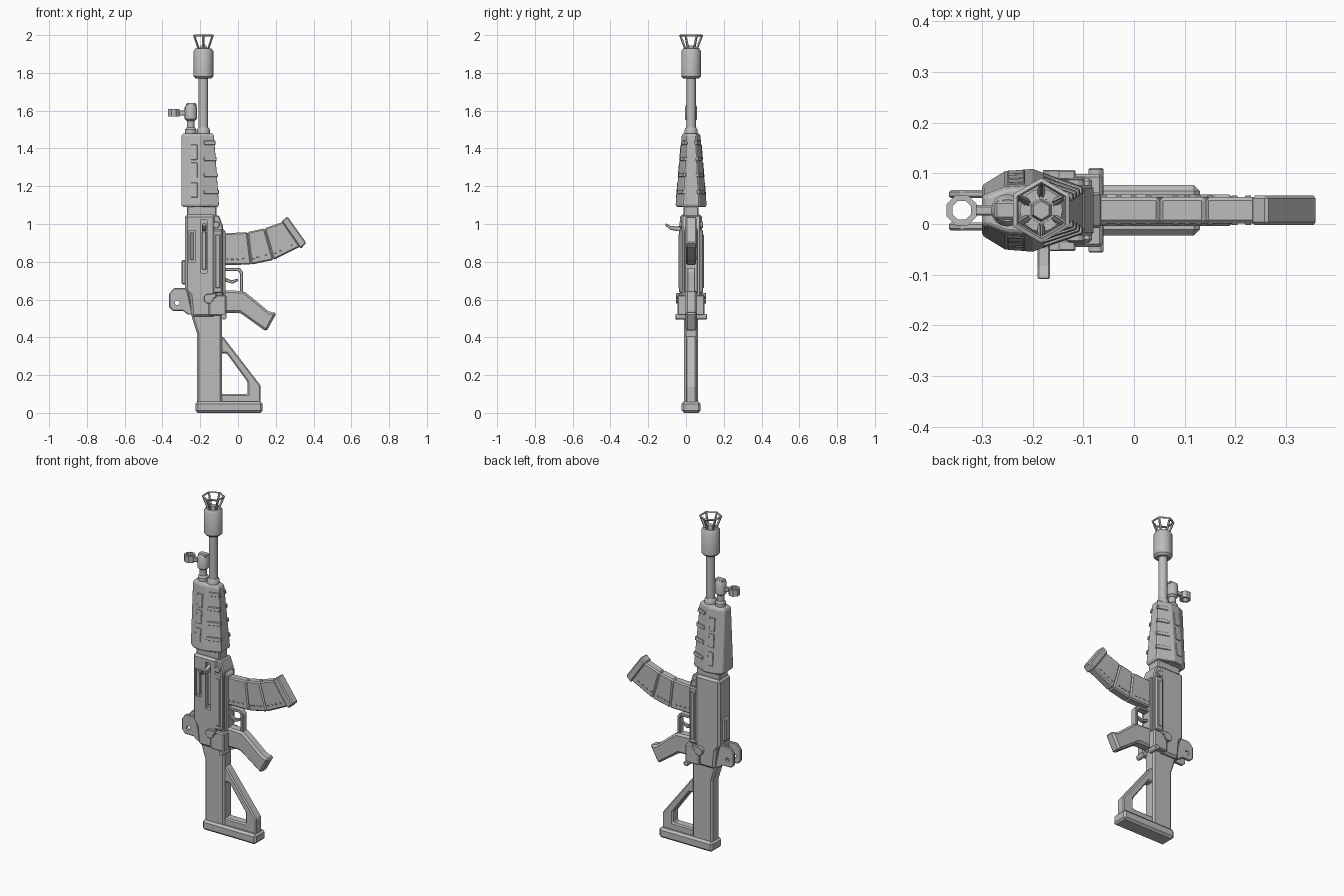
import bpy, bmesh, math
from mathutils import Vector

if "Cube" in bpy.data.objects:
    bpy.data.objects.remove(bpy.data.objects["Cube"], do_unlink=True)

CY = 0.027      # depth of the central plane
BORE = -0.183   # x of the barrel axis

grey = bpy.data.materials.new("plain grey")
grey.use_nodes = True
grey.diffuse_color = (0.5, 0.5, 0.5, 1)
grey.node_tree.nodes["Principled BSDF"].inputs["Base Color"].default_value = (0.5, 0.5, 0.5, 1)


def loft(name, rings, bevel=0.0, loop=False):
    """Skin a list of equal point rings; loop joins the last to the first."""
    bm = bmesh.new()
    vs = [[bm.verts.new(p) for p in ring] for ring in rings]
    n = len(vs[0])
    pairs = list(zip(vs, vs[1:])) + ([(vs[-1], vs[0])] if loop else [])
    for a, b in pairs:
        for i in range(n):
            j = (i + 1) % n
            bm.faces.new((a[i], a[j], b[j], b[i]))
    if not loop:
        bm.faces.new(vs[0])
        bm.faces.new(vs[-1])
    bmesh.ops.recalc_face_normals(bm, faces=bm.faces)
    mesh = bpy.data.meshes.new(name)
    bm.to_mesh(mesh)
    bm.free()
    mesh.materials.append(grey)
    ob = bpy.data.objects.new(name, mesh)
    bpy.context.collection.objects.link(ob)
    if bevel:
        mod = ob.modifiers.new("edge", "BEVEL")
        mod.width = bevel
        mod.segments = 1
        mod.limit_method = "ANGLE"
    return ob


def prism(name, pts, y0, y1, bevel=0.005):
    """Extrude a side outline (x, z) between two depths from the centre."""
    return loft(name, [[(x, CY + y, z) for x, z in pts] for y in (y0, y1)], bevel)


def box(name, x0, x1, y0, y1, z0, z1, bevel=0.005):
    return prism(name, [(x0, z0), (x1, z0), (x1, z1), (x0, z1)], y0, y1, bevel)


def circle(r, sides, turn=0.0):
    return [(r * math.cos(turn + math.tau * i / sides), r * math.sin(turn + math.tau * i / sides))
            for i in range(sides)]


def lathe(name, x, profile, sides=16, turn=0.0, loop=False):
    """Upright turned part from (radius, z) pairs."""
    ob = loft(name, [[(x + a, CY + b, z) for a, b in circle(r, sides, turn)] for r, z in profile], loop=loop)
    return smooth(ob) if sides > 8 else ob


def pin(name, x, z, r, y0, y1, sides=8):
    return prism(name, [(x + a, z + b) for a, b in circle(r, sides, math.pi / sides)], y0, y1, 0.002)


def smooth(ob):
    bpy.ops.object.select_all(action="DESELECT")
    ob.select_set(True)
    bpy.context.view_layer.objects.active = ob
    bpy.ops.object.shade_smooth_by_angle(angle=math.radians(35))
    return ob


def cut(ob, cutter):
    cutter.hide_render = True
    cutter.hide_viewport = True
    mod = ob.modifiers.new("cut", "BOOLEAN")
    mod.operation = "DIFFERENCE"
    mod.solver = "EXACT"
    mod.object = cutter


# Muzzle: hexagonal flare with open windows
flare = lathe("muzzle_flare", BORE, [(0.034, 1.92), (0.064, 2.0)], 6, math.pi / 2)
bm = bmesh.new()
bm.from_mesh(flare.data)
caps = [f for f in bm.faces if abs(f.normal.z) > 0.9]
bmesh.ops.delete(bm, geom=caps, context="FACES_ONLY")
sides = list(bm.faces)
bmesh.ops.inset_individual(bm, faces=sides, thickness=0.011)
bmesh.ops.delete(bm, geom=sides, context="FACES")
bm.to_mesh(flare.data)
bm.free()
wall = flare.modifiers.new("wall", "SOLIDIFY")
wall.thickness = 0.009
wall.offset = -1
lathe("muzzle_tip", BORE, [(0.026, 1.92), (0.018, 1.945)], 6, math.pi / 2)
lathe("muzzle_sleeve", BORE, [(0.04, 1.77), (0.052, 1.782), (0.052, 1.915), (0.042, 1.93)])
lathe("barrel", BORE, [(0.025, 1.4), (0.025, 1.78)])
lathe("barrel_collar", BORE, [(0.034, 1.47), (0.034, 1.5), (0.027, 1.51)])

# Gas block and front sight
GAS = -0.25
lathe("gas_collar", GAS, [(0.03, 1.47), (0.03, 1.5), (0.022, 1.51)])
lathe("gas_block", GAS, [(0.02, 1.48), (0.02, 1.545), (0.032, 1.555), (0.032, 1.62), (0.022, 1.635)])
box("gas_cap", -0.275, -0.22, -0.018, 0.018, 1.62, 1.64)
box("front_sight_arm", -0.318, -0.275, -0.01, 0.01, 1.575, 1.6, 0.003)
lathe("front_sight_ring", -0.34, [(0.032, 1.568), (0.032, 1.608), (0.02, 1.608), (0.02, 1.568)], 8, math.pi / 8, True)


# Handguard: tapering faceted shell
def guard_right(z):
    return -0.1 - 0.028 * (z - 1.09) / 0.39


def guard_width(z):
    return 1 - 0.42 * (z - 1.09) / 0.39


def guard_ring(z, shrink=1.0):
    half = [(-0.3, 0.05), (-0.255, 0.078), (-0.2, 0.083), (guard_right(z), 0.045)]
    w = guard_width(z) * shrink
    pts = [(x, y * w) for x, y in half] + [(x, -y * w) for x, y in reversed(half)]
    return [(-0.2 + (x + 0.2) * shrink, CY + y, z) for x, y in pts]


loft("handguard", [guard_ring(1.09, 0.93), guard_ring(1.103), guard_ring(1.465), guard_ring(1.48, 0.9)], 0.004)
box("handguard_collar", -0.27, -0.115, -0.04, 0.04, 1.03, 1.1)
for s, side in ((-1, "front"), (1, "back")):
    for k, z in enumerate((1.17, 1.26, 1.345, 1.43)):
        rings = []
        for h in (z - 0.011, z + 0.011):
            w, r = guard_width(h), guard_right(h)
            rings.append([(x, CY + s * (y * w + d), h) for x, y, d in
                          ((-0.18, 0.075, -0.01), (-0.18, 0.075, 0.005), (r + 0.005, 0.045, 0.005), (r + 0.005, 0.045, -0.01))])
        loft(f"{side}_grip_rib_{k}", rings, 0.002)
    for k, z in enumerate((1.18, 1.285, 1.38)):
        rings = []
        for h in (z - 0.04, z + 0.04):
            y = 0.0795 * guard_width(h)
            rings.append([(x, CY + s * (y + d), h) for x, d in ((-0.25, -0.006), (-0.25, 0.003), (-0.215, 0.005), (-0.215, -0.006))])
        loft(f"{side}_guard_panel_{k}", rings, 0.002)

# Receiver: chamfered upper body with slots, lower body with side panels
upper = prism("upper_receiver", [(-0.28, 1.05), (-0.12, 1.05), (-0.12, 0.51), (-0.245, 0.51),
                                 (-0.255, 0.62), (-0.28, 0.65)], -0.058, 0.058, 0.012)
cut(upper, box("slot_cutter", -0.195, -0.163, -0.1, -0.035, 0.74, 1.02, 0))
cut(upper, box("panel_cutter", -0.262, -0.226, -0.1, -0.048, 0.8, 0.965, 0))
box("bolt", -0.19, -0.168, -0.045, -0.03, 0.76, 0.96, 0.003)
box("panel_frame_strip", -0.253, -0.235, -0.054, -0.045, 0.81, 0.955, 0.003)
prism("lower_receiver", [(-0.14, 1.045), (-0.1, 1.045), (-0.08, 0.99), (-0.08, 0.52), (-0.14, 0.52)], -0.05, 0.05, 0.006)
prism("magazine_well", [(-0.09, 0.985), (-0.065, 0.96), (-0.065, 0.63), (-0.09, 0.63)], -0.035, 0.035)
for s, side in ((-1, "front"), (1, "back")):
    box(f"{side}_well_panel", -0.133, -0.083, s * 0.04, s * 0.064, 0.635, 0.97, 0.006)
    box(f"{side}_well_inset", -0.12, -0.096, s * 0.06, s * 0.068, 0.66, 0.945, 0.003)
    pin(f"{side}_receiver_pin", -0.115, 0.995, 0.018, s * 0.04, s * 0.062, 12)
    box(f"{side}_grip_cheek", -0.155, -0.062, s * 0.025, s * 0.072, 0.515, 0.625, 0.006)
    pin(f"{side}_selector_boss", -0.155, 0.605, 0.027, s * 0.04, s * 0.08)
    prism(f"{side}_selector_lever", [(-0.16, 0.6), (-0.115, 0.61), (-0.115, 0.635), (-0.15, 0.63)], s * 0.06, s * 0.08, 0.003)
    pin(f"{side}_take_down_pin", -0.075, 0.51, 0.016, s * 0.02, s * 0.083)

# Charging handle, curving forward
handle = [(-0.02, 0.99, 0.015), (-0.075, 0.975, 0.012), (-0.11, 0.98, 0.01), (-0.136, 0.998, 0.007)]
loft("charging_handle", [[(x, CY + y, z + t) for x, t in ((-0.19, -h), (-0.166, -h), (-0.166, h), (-0.19, h))]
                         for y, z, h in handle], 0.003)

# Rear sight: twin pierced ears on a base
for s, side in ((-1, "front"), (1, "back")):
    ear = prism(f"{side}_rear_sight_ear", [(-0.365, 0.56), (-0.365, 0.63), (-0.34, 0.66), (-0.27, 0.66),
                                           (-0.24, 0.52), (-0.265, 0.52), (-0.29, 0.54), (-0.345, 0.54)],
                s * 0.024, s * 0.04, 0.004)
    cut(ear, pin(f"{side}_ear_cutter", -0.322, 0.582, 0.013, s * 0.01, s * 0.06))
box("rear_sight_base", -0.29, -0.24, -0.03, 0.03, 0.54, 0.66)
box("rear_sight_rail", -0.298, -0.27, -0.025, 0.025, 0.68, 0.81)

# Trigger group
prism("trigger_guard", [(-0.075, 0.768), (0.01, 0.768), (0.026, 0.745), (0.026, 0.63), (0.01, 0.63),
                        (0.01, 0.738), (0.0, 0.752), (-0.075, 0.752)], -0.02, 0.02, 0.003)
prism("trigger", [(-0.075, 0.718), (-0.035, 0.702), (0.0, 0.712), (0.0, 0.698), (-0.03, 0.684), (-0.075, 0.698)],
      -0.01, 0.01, 0.003)

# Grip
prism("grip", [(-0.085, 0.65), (0.03, 0.645), (0.075, 0.61), (0.165, 0.535), (0.205, 0.53), (0.15, 0.43),
               (0.01, 0.53), (-0.085, 0.53)], -0.031, 0.031, 0.011)

# Curved magazine in segments with a floor plate
top = [(-0.08, 0.95), (0.05, 0.957), (0.14, 0.977), (0.24, 1.012)]
low = [(-0.08, 0.783), (0.07, 0.785), (0.188, 0.81), (0.33, 0.88)]
for k in range(3):
    prism(f"magazine_segment_{k}", [top[k], top[k + 1], low[k + 1], low[k]], -0.026, 0.026, 0.007)
    a, b = (Vector(low[i]).lerp(Vector(top[i]), 0.18) for i in (k, k + 1))
    for j in range(4):
        c = a.lerp(b, (j + 0.7) / 5)
        box(f"magazine_rivet_{k}_{j}", c.x - 0.006, c.x + 0.006, -0.029, 0.029, c.y - 0.004, c.y + 0.004, 0.001)
prism("magazine_floor", [(0.23, 1.015), (0.262, 1.04), (0.362, 0.9), (0.332, 0.868)], -0.029, 0.029, 0.006)

# Stock: column, open triangular brace, butt pad
prism("stock_column", [(-0.245, 0.53), (-0.085, 0.53), (-0.085, 0.05), (-0.217, 0.05), (-0.217, 0.42), (-0.245, 0.51)],
      -0.037, 0.037, 0.01)
prism("stock_brace", [(-0.1, 0.41), (-0.08, 0.405), (0.12, 0.145), (0.12, 0.05), (-0.1, 0.05), (-0.1, 0.1),
                      (0.05, 0.1), (0.05, 0.165), (-0.06, 0.315), (-0.1, 0.315)], -0.028, 0.028, 0.007)
box("butt_pad", -0.225, 0.13, -0.05, 0.05, 0.0, 0.06, 0.012)
